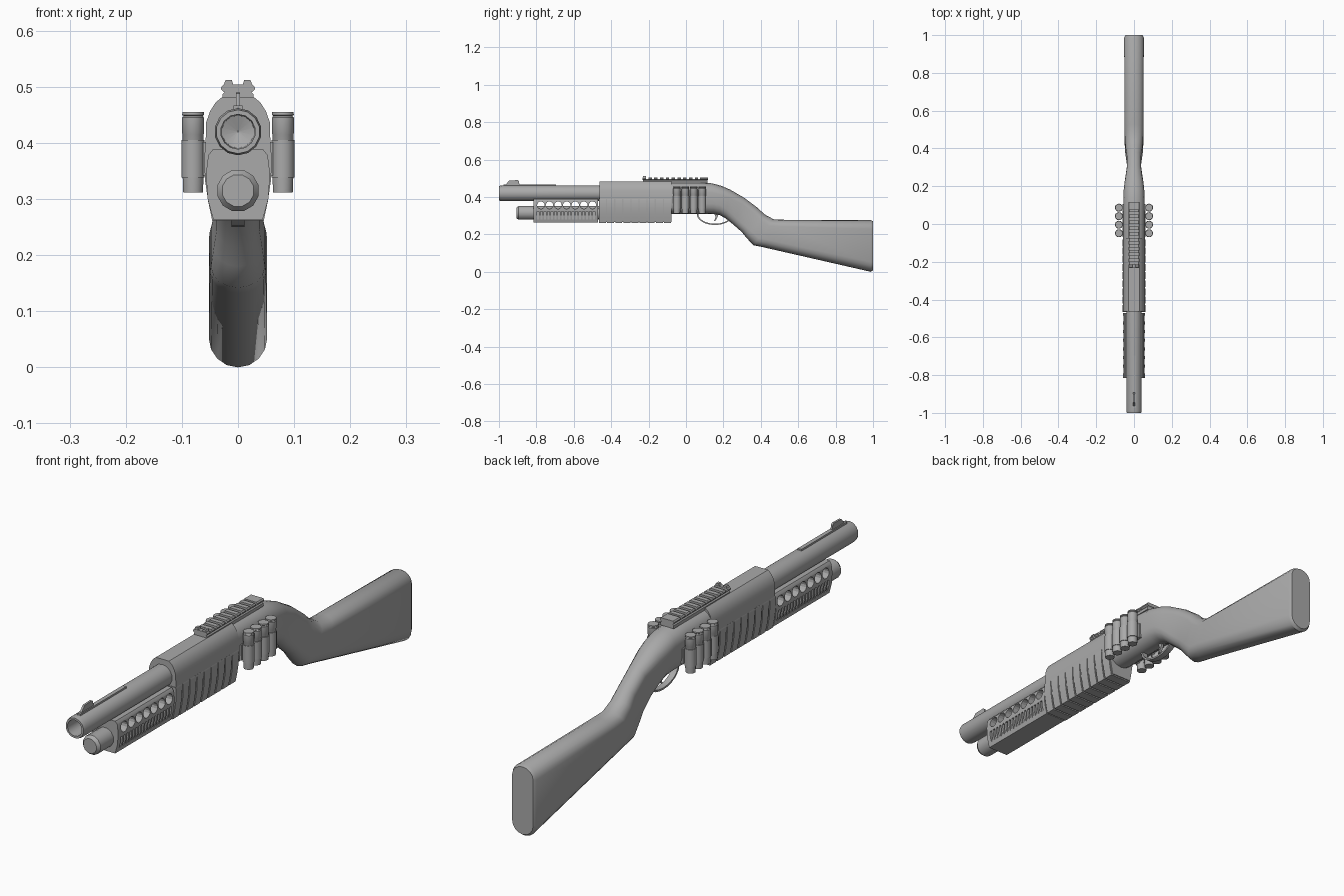
import bpy, bmesh, math
from mathutils import Matrix, Vector

old = bpy.data.objects.get("Cube")
if old:
    bpy.data.objects.remove(old, do_unlink=True)

GREY = bpy.data.materials.new("matte_grey")
GREY.use_nodes = True
GREY.diffuse_color = (0.4, 0.4, 0.4, 1)
GREY.node_tree.nodes["Principled BSDF"].inputs["Base Color"].default_value = (0.4, 0.4, 0.4, 1)


def finish(name, bm, angle=35):
    bmesh.ops.recalc_face_normals(bm, faces=bm.faces)
    mesh = bpy.data.meshes.new(name)
    bm.to_mesh(mesh)
    bm.free()
    mesh.materials.append(GREY)
    ob = bpy.data.objects.new(name, mesh)
    bpy.context.collection.objects.link(ob)
    bpy.ops.object.select_all(action='DESELECT')
    ob.select_set(True)
    bpy.context.view_layer.objects.active = ob
    if angle:
        bpy.ops.object.shade_smooth_by_angle(angle=math.radians(angle))
    return ob


def loft(bm, rings, closed=False):
    """Skin equal rings of points; cap the ends unless the loop is closed."""
    vs = [[bm.verts.new(p) for p in ring] for ring in rings]
    n = len(vs[0])
    pairs = list(zip(vs, vs[1:])) + ([(vs[-1], vs[0])] if closed else [])
    for a, b in pairs:
        for i in range(n):
            j = (i + 1) % n
            bm.faces.new((a[i], a[j], b[j], b[i]))
    if not closed:
        bm.faces.new(vs[0])
        bm.faces.new(vs[-1])


def mirrored(half):
    return half + [(-x, z) for x, z in reversed(half) if x > 0]


def prism_y(bm, half, y0, y1):
    """Extrude a mirrored x-z half profile along y."""
    loft(bm, [[(x, y, z) for x, z in mirrored(half)] for y in (y0, y1)])


def prism_x(bm, pts, x0, x1):
    """Extrude a y-z profile along x."""
    loft(bm, [[(x, y, z) for y, z in pts] for x in (x0, x1)])


def box(bm, x0, x1, y0, y1, z0, z1):
    prism_x(bm, [(y0, z0), (y1, z0), (y1, z1), (y0, z1)], x0, x1)


def lathe(bm, prof, centre, axis, sides, closed=False):
    """Revolve (position, radius) pairs round the y or z axis."""
    c = Vector(centre)
    rings = []
    for t, r in prof:
        ring = []
        for i in range(sides):
            a = 2 * math.pi * (i + 0.5) / sides
            u, v = r * math.cos(a), r * math.sin(a)
            ring.append(c + Vector((u, t, v) if axis == 'y' else (u, v, t)))
        rings.append(ring)
    loft(bm, rings, closed)


# Barrel with open bore
bm = bmesh.new()
lathe(bm, [(-0.46, 0.042), (-0.985, 0.042), (-1.0, 0.039), (-1.0, 0.031),
           (-0.75, 0.029), (-0.74, 0.001), (-0.46, 0.001)], (0, 0, 0.42), 'y', 14, True)
finish("barrel", bm)

# Magazine tube with bevelled cap
bm = bmesh.new()
lathe(bm, [(-0.46, 0.038), (-0.895, 0.038), (-0.907, 0.029)], (0, 0, 0.315), 'y', 12)
finish("magazine_tube", bm)

# Front sight and its strip
bm = bmesh.new()
box(bm, -0.008, 0.008, -0.975, -0.695, 0.45, 0.467)
prism_x(bm, [(-0.97, 0.46), (-0.89, 0.46), (-0.893, 0.484), (-0.90, 0.49),
             (-0.945, 0.488)], -0.004, 0.004)
finish("front_sight", bm, 0)

# Ventilated shroud, cut by round holes and shallow slots
bm = bmesh.new()
shroud_half = [(0.045, 0.388), (0.053, 0.378), (0.057, 0.345), (0.054, 0.3),
               (0.044, 0.263)]
prism_y(bm, shroud_half, -0.815, -0.47)
shroud = finish("vented_shroud", bm)
bm = bmesh.new()
for i in range(7):
    bmesh.ops.create_cone(bm, cap_ends=True, segments=14, radius1=0.02, radius2=0.02, depth=0.3,
                          matrix=Matrix.Translation((0, -0.776 + i * 0.046, 0.356))
                          @ Matrix.Rotation(math.pi / 2, 4, 'Y'))
for i in range(17):
    y = -0.797 + i * 0.0188
    for s in (-1, 1):
        box(bm, s * 0.046, s * 0.08, y, y + 0.01, 0.28, 0.323)
cutter = finish("shroud_cutter", bm, 0)
cutter.hide_render = True
mod = shroud.modifiers.new("vents", 'BOOLEAN')
mod.operation = 'DIFFERENCE'
mod.solver = 'EXACT'
mod.object = cutter
bpy.context.view_layer.objects.active = shroud
bpy.ops.object.modifier_apply(modifier=mod.name)
bpy.data.objects.remove(cutter, do_unlink=True)

# Receiver sleeve
bm = bmesh.new()
sleeve_half = [(0.028, 0.482), (0.04, 0.472), (0.05, 0.456), (0.057, 0.436),
               (0.058, 0.38), (0.055, 0.33), (0.042, 0.267)]
prism_y(bm, sleeve_half, -0.463, -0.077)
finish("receiver_sleeve", bm)

# Ribbed slats round the lower sleeve
bm = bmesh.new()
slat_half = [(0.058, 0.388), (0.06, 0.38), (0.059, 0.335), (0.053, 0.295), (0.046, 0.262)]
for i in range(9):
    y = -0.465 + i * 0.0434
    prism_y(bm, slat_half, y, y + 0.037)
finish("grip_slats", bm)

# Rear receiver, wrist and stock: (top y, top z, bottom y, bottom z, half width)
stations = [(-0.09, 0.478, -0.09, 0.31, 0.057), (0.06, 0.478, 0.06, 0.31, 0.057),
            (0.14, 0.473, 0.15, 0.308, 0.056), (0.19, 0.459, 0.18, 0.303, 0.054),
            (0.235, 0.44, 0.21, 0.287, 0.049), (0.315, 0.393, 0.25, 0.255, 0.038),
            (0.385, 0.34, 0.297, 0.214, 0.038), (0.42, 0.307, 0.325, 0.18, 0.043),
            (0.47, 0.28, 0.36, 0.142, 0.048), (0.53, 0.278, 0.41, 0.132, 0.05),
            (0.988, 0.276, 0.988, 0.0, 0.052), (1.0, 0.27, 1.0, 0.008, 0.045)]
rings = []
for ty, tz, by, bz, w in stations:
    top, bot = Vector((0, ty, tz)), Vector((0, by, bz))
    down = (bot - top).normalized()
    half = []
    for k in range(5):
        a = k * math.pi / 8
        half.append(top + down * w * 0.9 * (1 - math.cos(a)) + Vector((w * math.sin(a), 0, 0)))
    for k in range(4, -1, -1):
        a = k * math.pi / 8
        half.append(bot - down * w * (1 - math.cos(a)) + Vector((w * math.sin(a), 0, 0)))
    rings.append(half + [Vector((-p.x, p.y, p.z)) for p in reversed(half[1:-1])])
bm = bmesh.new()
loft(bm, rings)
finish("stock", bm, 40)

# Top rail with cross teeth and rear block
bm = bmesh.new()
prism_y(bm, [(0.024, 0.495), (0.024, 0.49), (0.028, 0.486), (0.028, 0.474)], -0.23, 0.115)
tooth = [(0.026, 0.504), (0.03, 0.499), (0.03, 0.495), (0.024, 0.49)]
for i in range(10):
    y = -0.232 + i * 0.031
    prism_y(bm, tooth, y, y + 0.018)
prism_y(bm, tooth, 0.075, 0.117)
for s in (-1, 1):
    prism_y_pts = [(s * 0.007, 0.5), (s * 0.027, 0.5), (s * 0.022, 0.512), (s * 0.011, 0.512)]
    loft(bm, [[(x, y, z) for x, z in prism_y_pts] for y in (-0.23, -0.215)])
finish("top_rail", bm, 0)

# Side shell carriers: backing plate, loops and spare shells
shell = [(0.312, 0.018), (0.338, 0.019), (0.415, 0.019), (0.417, 0.02), (0.445, 0.02),
         (0.448, 0.0175), (0.45, 0.02), (0.455, 0.0195)]
loop = [(0.338, 0.0212), (0.405, 0.0212)]
for side, s in (("left", 1), ("right", -1)):
    shells, loops = bmesh.new(), bmesh.new()
    for i in range(4):
        pos = (s * 0.08, -0.049 + i * 0.0452, 0)
        lathe(shells, shell, pos, 'z', 14)
        lathe(loops, loop, pos, 'z', 14)
    box(loops, s * 0.05, s * 0.062, -0.068, 0.106, 0.342, 0.402)
    finish(side + "_spare_shells", shells)
    finish(side + "_shell_carrier", loops)

# Trigger guard hoop and trigger
bm = bmesh.new()
outer, inner = [], []
for i in range(13):
    a = math.pi * (1 + i / 12)
    outer.append((0.155 + 0.098 * math.cos(a), 0.31 + 0.06 * math.sin(a)))
    inner.append((0.155 + 0.09 * math.cos(a), 0.31 + 0.053 * math.sin(a)))
prism_x(bm, outer + inner[::-1], -0.012, 0.012)
finish("trigger_guard", bm)
bm = bmesh.new()
prism_x(bm, [(0.15, 0.315), (0.172, 0.315), (0.17, 0.295), (0.157, 0.272), (0.15, 0.27),
             (0.158, 0.293)], -0.005, 0.005)
finish("trigger", bm)
